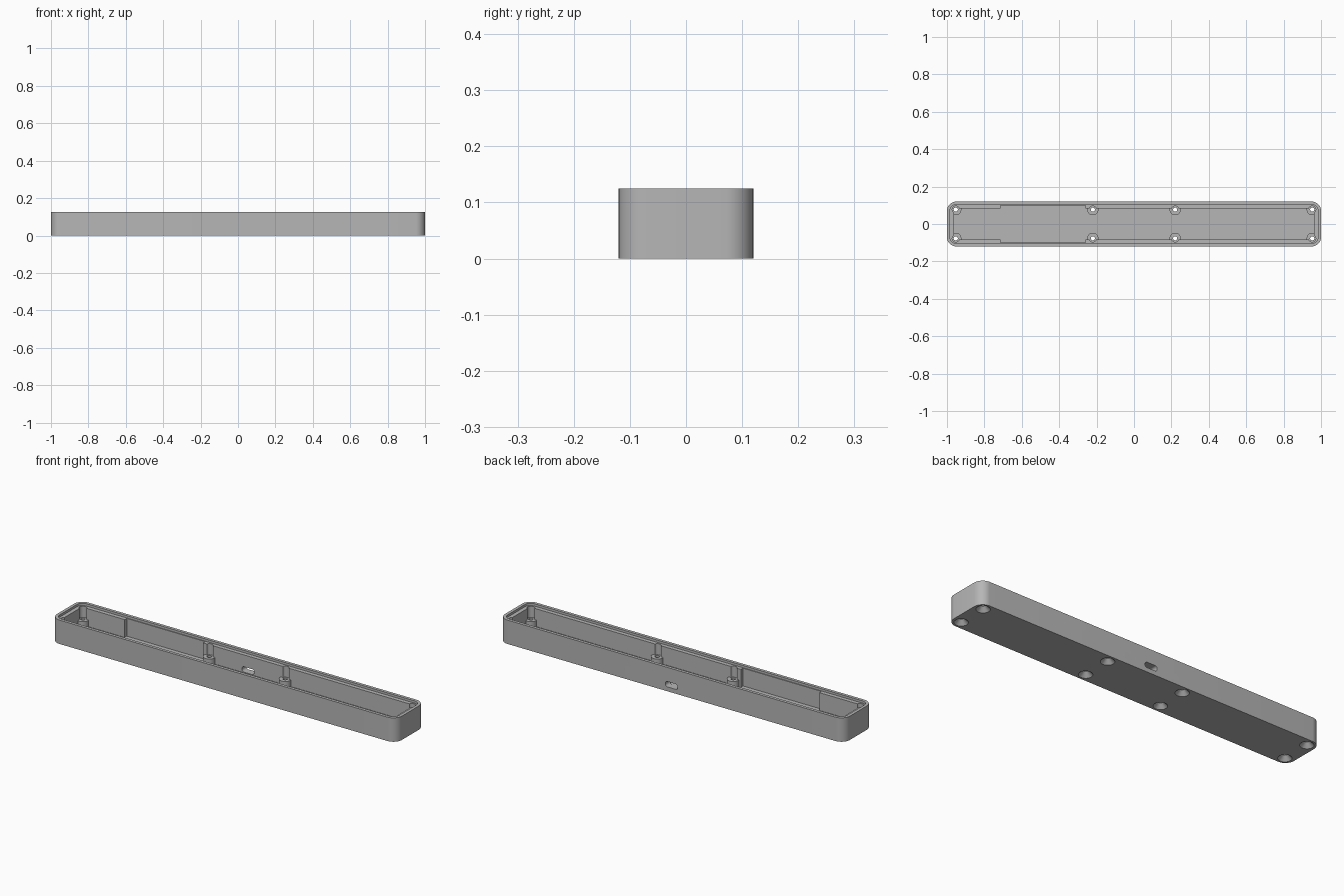
import bpy
import bmesh
import math
from mathutils import Matrix

if "Cube" in bpy.data.objects:
    bpy.data.objects.remove(bpy.data.objects["Cube"], do_unlink=True)

# Main dimensions
LENGTH, DEPTH, HEIGHT = 2.0, 0.24, 0.125
FLOOR, LEDGE, BOSS_TOP = 0.02, 0.113, 0.055
RIM = 0.016

grey = bpy.data.materials.new("matte grey")
grey.use_nodes = True
colour = (0.47, 0.47, 0.47, 1)
grey.diffuse_color = colour
grey.node_tree.nodes["Principled BSDF"].inputs["Base Color"].default_value = colour


def finish(name, bm):
    bmesh.ops.recalc_face_normals(bm, faces=bm.faces)
    mesh = bpy.data.meshes.new(name)
    bm.to_mesh(mesh)
    bm.free()
    obj = bpy.data.objects.new(name, mesh)
    bpy.context.collection.objects.link(obj)
    mesh.materials.append(grey)
    return obj


def rounded_rect(hx, hy, r, steps=10):
    points = []
    for k, (sx, sy) in enumerate([(1, 1), (-1, 1), (-1, -1), (1, -1)]):
        for i in range(steps + 1):
            a = math.pi / 2 * (k + i / steps)
            points.append((sx * (hx - r) + r * math.cos(a),
                           sy * (hy - r) + r * math.sin(a)))
    return points


def prism(name, outline, z0, z1, matrix=Matrix()):
    bm = bmesh.new()
    face = bm.faces.new([bm.verts.new((x, y, z0)) for x, y in outline])
    top = bmesh.ops.extrude_face_region(bm, geom=[face])
    verts = [v for v in top["geom"] if isinstance(v, bmesh.types.BMVert)]
    bmesh.ops.translate(bm, verts=verts, vec=(0, 0, z1 - z0))
    bmesh.ops.transform(bm, matrix=matrix, verts=bm.verts)
    return finish(name, bm)


def cone(name, x, y, r0, r1, z0, z1):
    bm = bmesh.new()
    bmesh.ops.create_cone(bm, cap_ends=True, segments=32, radius1=r0, radius2=r1,
                          depth=z1 - z0,
                          matrix=Matrix.Translation((x, y, (z0 + z1) / 2)))
    return finish(name, bm)


def combine(target, tool, operation):
    mod = target.modifiers.new(operation.lower(), "BOOLEAN")
    mod.operation = operation
    mod.solver = "EXACT"
    mod.object = tool
    bpy.context.view_layer.objects.active = target
    bpy.ops.object.modifier_apply(modifier=mod.name)
    bpy.data.objects.remove(tool, do_unlink=True)


# Outer shell with a shallow seat for a lid
tray = prism("tray_shell", rounded_rect(LENGTH / 2, DEPTH / 2, 0.05), 0, HEIGHT)
seat = prism("lid_seat", rounded_rect(LENGTH / 2 - RIM, DEPTH / 2 - RIM, 0.034),
             LEDGE, HEIGHT + 0.1)
combine(tray, seat, "DIFFERENCE")

# Main cavity, with a wider bay towards the right end
half = [(-0.963, 0.083), (-0.715, 0.083), (-0.715, 0.1),
        (-0.26, 0.1), (-0.26, 0.083), (0.963, 0.083)]
outline = half + [(x, -y) for x, y in reversed(half)]
combine(tray, prism("cavity", outline, FLOOR, HEIGHT + 0.05), "DIFFERENCE")

# Screw bosses with countersinks below and post grooves above
for x in (-0.953, -0.22, 0.22, 0.953):
    for y in (-0.077, 0.077):
        combine(tray, cone("boss", x, y, 0.03, 0.03, FLOOR / 2, BOSS_TOP), "UNION")
        combine(tray, cone("groove", x, y, 0.019, 0.019, BOSS_TOP, HEIGHT + 0.03),
                "DIFFERENCE")
        combine(tray, cone("screw_hole", x, y, 0.011, 0.011, -0.02, HEIGHT),
                "DIFFERENCE")
        combine(tray, cone("countersink", x, y, 0.035, 0.011, -0.002, 0.022),
                "DIFFERENCE")

# Cable port through the back wall
port_matrix = Matrix.Translation((0, 0.1, 0.037)) @ Matrix.Rotation(math.pi / 2, 4, "X")
port = prism("cable_port", rounded_rect(0.036, 0.014, 0.0135), -0.04, 0.04, port_matrix)
combine(tray, port, "DIFFERENCE")

# Smooth rounded corners, crisp edges
bpy.ops.object.select_all(action="DESELECT")
tray.select_set(True)
bpy.context.view_layer.objects.active = tray
bpy.ops.object.shade_smooth_by_angle(angle=math.radians(30))
